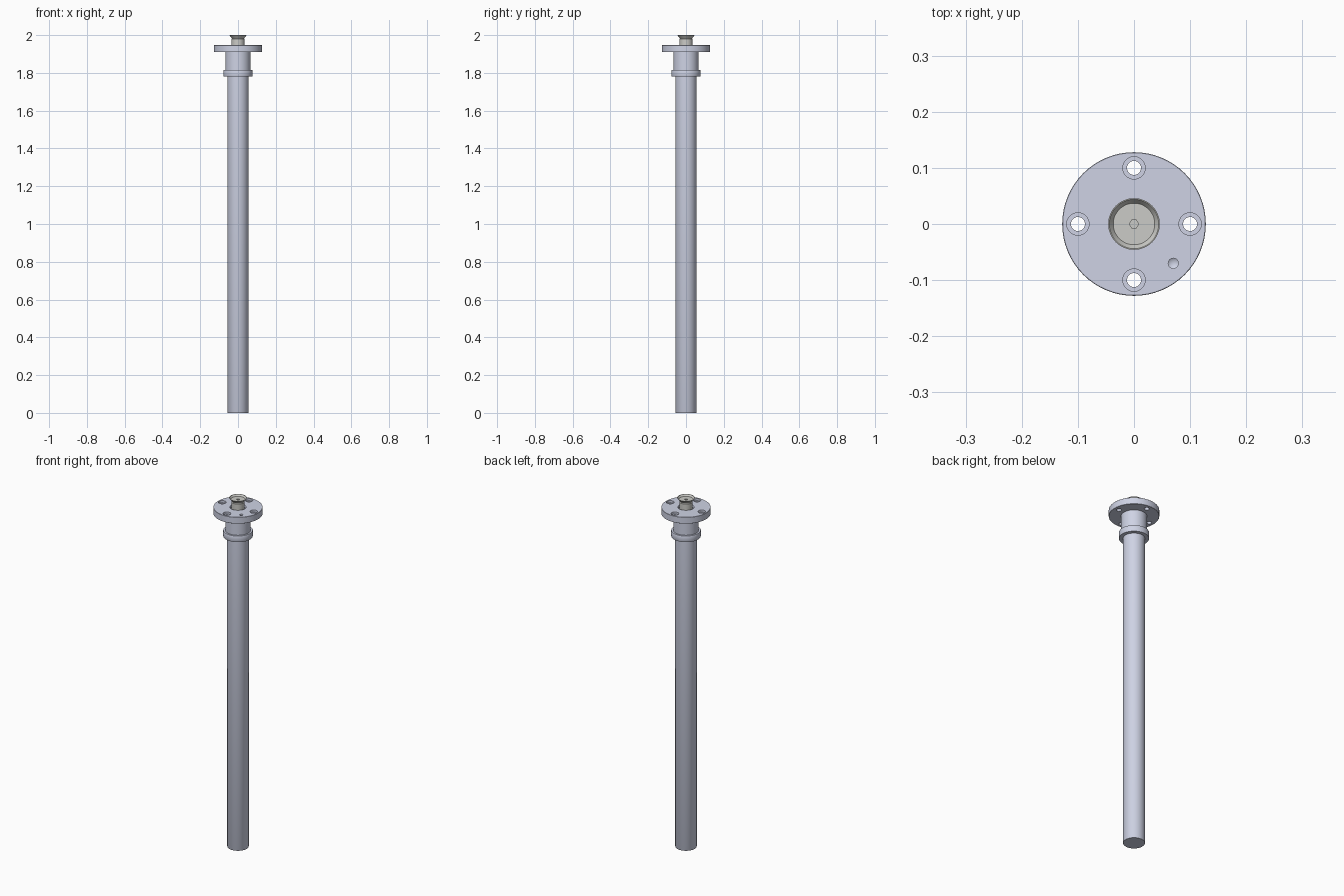
import bpy, bmesh, math

if "Cube" in bpy.data.objects:
    bpy.data.objects.remove(bpy.data.objects["Cube"])

SEG = 64


def finish(obj, colour):
    bpy.context.view_layer.objects.active = obj
    for o in bpy.context.selected_objects:
        o.select_set(False)
    obj.select_set(True)
    bpy.ops.object.shade_smooth_by_angle(angle=math.radians(30))
    obj.data.materials.clear()
    obj.data.materials.append(colour)


def material(name, rgb):
    m = bpy.data.materials.new(name)
    m.diffuse_color = (*rgb, 1)
    m.use_nodes = True
    m.node_tree.nodes["Principled BSDF"].inputs["Base Color"].default_value = m.diffuse_color
    return m


def lathe(name, profile, seg=SEG, at=(0, 0)):
    """Revolve (radius, z) points about z; radius 0 ends are closed with a fan."""
    bm = bmesh.new()
    rings = []
    for r, z in profile:
        n = 1 if r == 0 else seg
        rings.append([bm.verts.new((at[0] + r * math.cos(2 * math.pi * i / seg),
                                    at[1] + r * math.sin(2 * math.pi * i / seg), z))
                      for i in range(n)])
    for a, b in zip(rings, rings[1:]):
        for i in range(seg):
            j = (i + 1) % seg
            quad = [a[i % len(a)], a[j % len(a)], b[j % len(b)], b[i % len(b)]]
            bm.faces.new(list(dict.fromkeys(quad)))
    bmesh.ops.recalc_face_normals(bm, faces=bm.faces)
    mesh = bpy.data.meshes.new(name)
    bm.to_mesh(mesh)
    bm.free()
    obj = bpy.data.objects.new(name, mesh)
    bpy.context.collection.objects.link(obj)
    return obj


def cut(obj, cutter):
    mod = obj.modifiers.new("cut", "BOOLEAN")
    mod.operation = "DIFFERENCE"
    mod.solver = "EXACT"
    mod.object = cutter
    bpy.context.view_layer.objects.active = obj
    bpy.ops.object.modifier_apply(modifier=mod.name)
    bpy.data.objects.remove(cutter)


blue = material("blue_grey_steel", (0.62, 0.65, 0.78))
grey = material("warm_grey_steel", (0.60, 0.60, 0.57))

# Long tube, collar, neck and mounting flange turned as one body
body = lathe("flanged_tube", [
    (0, 0), (0.055, 0), (0.056, 0.002), (0.056, 1.78),
    (0.076, 1.78), (0.077, 1.782), (0.077, 1.813), (0.076, 1.815),
    (0.066, 1.815), (0.066, 1.91),
    (0.127, 1.91), (0.128, 1.911), (0.128, 1.946), (0.127, 1.947),
    (0.042, 1.947), (0.038, 1.937), (0, 1.937)])

# Four counterbored bolt holes
for k in range(4):
    a = k * math.pi / 2
    cut(body, lathe("bolt_hole_cutter", [
        (0, 1.9), (0.0125, 1.9), (0.0125, 1.935), (0.02, 1.935), (0.02, 1.96), (0, 1.96)],
        32, (0.1 * math.cos(a), 0.1 * math.sin(a))))

# Small blind port with a conical floor
cut(body, lathe("port_cutter", [(0, 1.920), (0.009, 1.926), (0.009, 1.96), (0, 1.96)],
                24, (0.07, -0.07)))
finish(body, blue)

# Rod end: round stem flaring into a shallow dished cup
rod = lathe("rod_end_cup", [
    (0, 1.93), (0.035, 1.93), (0.035, 1.979), (0.032, 1.983),
    (0.046, 2.0), (0.044, 2.0), (0.037, 1.990), (0, 1.990)])
# Hexagonal socket in the cup floor
cut(rod, lathe("hex_cutter", [(0, 1.975), (0.008, 1.975), (0.008, 2.01), (0, 2.01)], 6))
finish(rod, grey)
